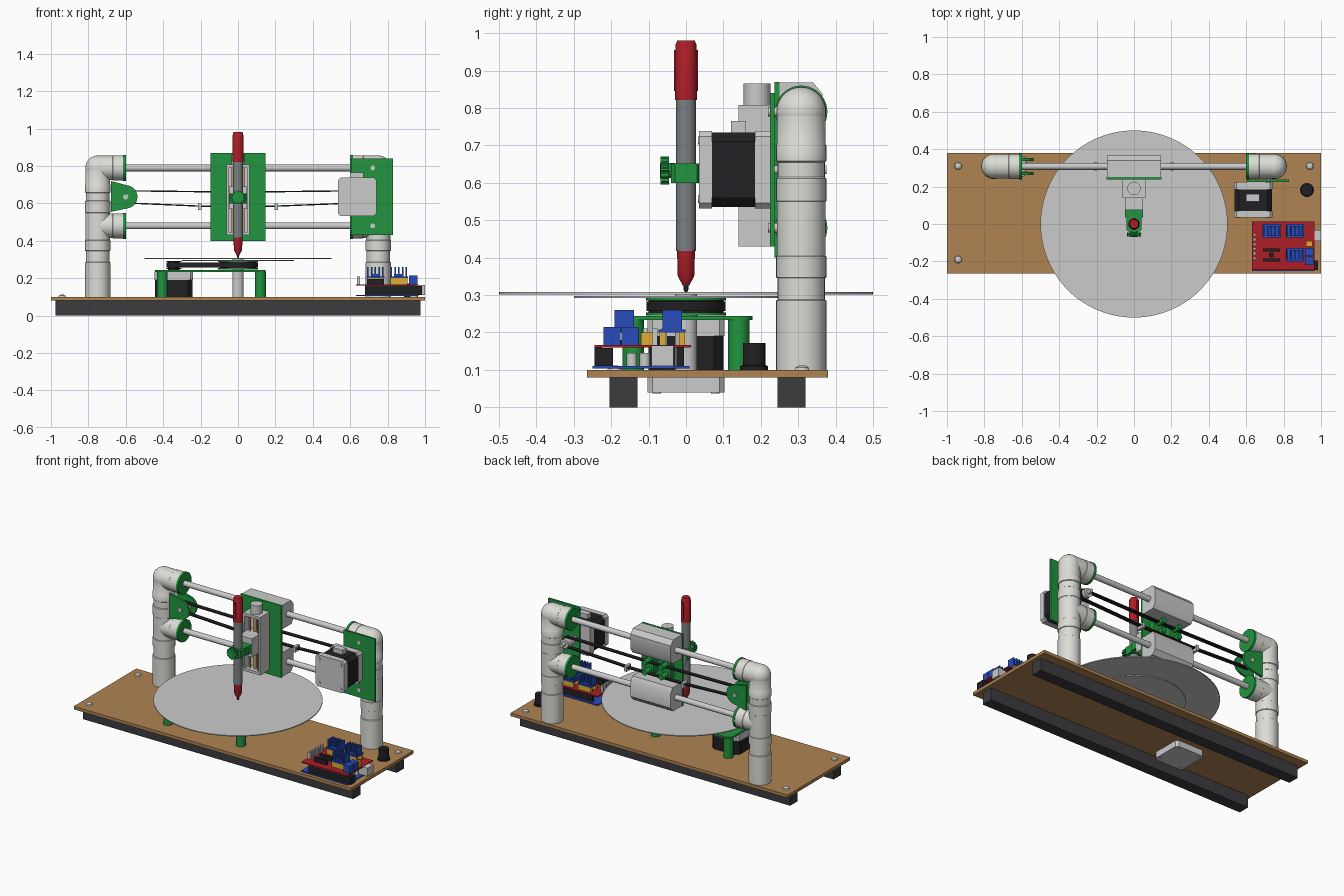
import bpy, bmesh, math
from math import cos, sin, pi

if "Cube" in bpy.data.objects:
    bpy.data.objects.remove(bpy.data.objects["Cube"])

COL = dict(wood=(.43, .23, .085), dark=(.045, .045, .05), black=(.015, .015, .017), green=(.015, .30, .05),
           red=(.42, .013, .02), pipe=(.72, .72, .68), blue=(.02, .07, .5), yellow=(.75, .42, .03),
           brass=(.5, .33, .12), body=(.2, .22, .23))
MATS = {}
for k, c in COL.items():
    MATS[k] = bpy.data.materials.new(k)
    MATS[k].diffuse_color = (*c, 1)


def finish(name, bm, mat):
    bmesh.ops.recalc_face_normals(bm, faces=bm.faces)
    for f in bm.faces:
        f.smooth = True
    for e in bm.edges:
        e.smooth = len(e.link_faces) == 2 and e.calc_face_angle() < .6
    me = bpy.data.meshes.new(name)
    bm.to_mesh(me)
    bm.free()
    ob = bpy.data.objects.new(name, me)
    bpy.context.collection.objects.link(ob)
    if mat:
        me.materials.append(MATS[mat])
    return ob


def place(u, v, w, axis):
    return {'z': (u, v, w), 'y': (u, w, v), 'x': (w, u, v)}[axis]


def prism(name, pts, a, b, axis='z', mat=None):
    bm = bmesh.new()
    lo, hi = [[bm.verts.new(place(u, v, w, axis)) for u, v in pts] for w in (a, b)]
    n = len(pts)
    bm.faces.new(lo)
    bm.faces.new(hi)
    for i in range(n):
        bm.faces.new((lo[i], lo[(i+1) % n], hi[(i+1) % n], hi[i]))
    return finish(name, bm, mat)


def box(name, x, y, z, mat=None):
    return prism(name, [(x[0], y[0]), (x[1], y[0]), (x[1], y[1]), (x[0], y[1])], *z, 'z', mat)


def turn(name, c, prof, axis='z', mat=None, n=40):
    """Solid of revolution: c is the in-plane centre, prof a list of (radius, position)."""
    bm = bmesh.new()
    rings = [[bm.verts.new(place(c[0]+r*cos(2*pi*i/n), c[1]+r*sin(2*pi*i/n), w, axis)) for i in range(n)]
             for r, w in prof]
    for p, q in zip(rings, rings[1:]):
        for i in range(n):
            bm.faces.new((p[i], p[(i+1) % n], q[(i+1) % n], q[i]))
    bm.faces.new(rings[0])
    bm.faces.new(rings[-1])
    return finish(name, bm, mat)


def cyl(name, c, r, a, b, axis='z', mat=None, n=40):
    return turn(name, c, [(r, a), (r, b)], axis, mat, n)


def arc(c, r, a, b, n=20):
    return [(c[0]+r*cos(a+(b-a)*i/n), c[1]+r*sin(a+(b-a)*i/n)) for i in range(n+1)]


def band(name, outer, inner, a, b, axis, mat):
    bm = bmesh.new()
    loops = [[bm.verts.new(place(u, v, w, axis)) for u, v in p]
             for p, w in ((outer, a), (outer, b), (inner, b), (inner, a))]
    n = len(outer)
    for k in range(4):
        p, q = loops[k], loops[(k+1) % 4]
        for i in range(n):
            bm.faces.new((p[i], p[(i+1) % n], q[(i+1) % n], q[i]))
    return finish(name, bm, mat)


def square(c, h, ch):
    return [(c[0]+x, c[1]+y) for x, y in ((h, ch-h), (h, h-ch), (h-ch, h), (ch-h, h),
                                         (-h, h-ch), (-h, ch-h), (ch-h, -h), (h-ch, -h))]


def motor(name, c, a, b, cuts, axis):
    prism(name+'_end_cap', square(c, .103, .014), a, cuts[0], axis)
    prism(name+'_core', square(c, .1, .025), cuts[0], cuts[1], axis, 'black')
    prism(name+'_front_cap', square(c, .103, .014), cuts[1], b, axis)
    for sx in (-1, 1):
        for sy in (-1, 1):
            cyl(name+'_screw', (c[0]+sx*.078, c[1]+sy*.078), .011, a-.003, a+.01, axis, None, 16)


# base board, rails and screws
box('base_board', (-1, 1), (-.265, .38), (.08, .10), 'wood')
for y0 in (-.205, .244):
    box('base_rail', (-.975, .975), (y0, y0+.075), (0, .08), 'dark')
for x in (-.94, .94):
    for y in (-.19, .31):
        turn('base_screw', (x, y), [(.02, .1), (.017, .107), (.008, .112)], n=20)

# pipe posts with elbow, tee and green end rings
PY = .308
for s in (-1, 1):
    px = s*.75
    R, r = .067, .063
    turn('pipe_post', (px, PY), [(R, .1), (R, .285), (r, .288), (r, .345), (R, .347), (R, .403), (.065, .405),
         (.065, .55), (R, .552), (R, .612), (r, .615), (r, .655), (R, .658), (R, .70), (.065, .703), (.065, .79)],
         mat='pipe')
    turn('elbow_corner', (px, PY), [(.066*cos(t*pi/20), .79+.066*sin(t*pi/20)) for t in range(-9, 10)], mat='pipe')
    for z in (.48, .79):
        turn('pipe_arm', (PY, z), [(.065, px), (.065, s*.67), (R, s*.668), (R, s*.612)], 'x', 'pipe')
        cyl('end_ring', (PY, z), .07, s*.6, s*.614, 'x', 'green')

# sliding rods, carriage blocks and plate
for z, d in ((.79, 1), (.48, -1)):
    cyl('slide_rod', (PY, z), .018, -.62, .62, 'x', None, 24)
    prof = [(.25, .078), (.34, .078), (.365, .048), (.365, -.045), (.345, -.078), (.25, -.078)]
    prism('bearing_block', [(y, z+d*v) for y, v in prof], -.145, .145, 'x')
box('carriage_plate', (-.148, .146), (.237, .25), (.40, .87), 'green')
for x in (-.06, .06):
    for z in (.6, .665):
        cyl('belt_clip_screw', (x, z), .017, .25, .345, 'y', 'green', 16)
    box('belt_clip', (x-.03, x+.03), (.25, .29), (.58, .685), 'green')

# horizontal belt drive
MC = (.637, .635)
IC = (-.6, .635)


def belt_path(r):
    d = .036-r
    return (arc(IC, r, pi*.5, pi*1.5) + [(-.2, .582+d), (.2, .582+d)] + arc(MC, r, -pi/2, pi/2) + [(0, .664-d)])


band('carriage_belt', belt_path(.036), belt_path(.029), .295, .322, 'y', 'black')
for x in (-.205, .205):
    box('belt_tensioner', (x-.009, x+.009), (.285, .332), (.565, .6))
cyl('drive_pulley', MC, .029, .27, .345, 'y')
cyl('motor_shaft', MC, .012, .22, .376, 'y', None, 20)
cyl('idler_pulley', IC, .029, .28, .336, 'y')
for y in (.263, .338):
    prism('idler_bracket', arc(IC, .062, -1.4, 1.4)+[(-.68, .72), (-.68, .555)], y, y+.014, 'y', 'green')
cyl('idler_bolt', IC, .014, .255, .36, 'y', None, 20)

# carriage motor and its plate
box('motor_plate', (.603, .83), (.225, .237), (.43, .84), 'green')
motor('carriage_motor', MC, .035, .225, (.07, .185), 'y')
box('motor_connector', (.6, .67), (.12, .16), (.735, .765))
for z in (.48, .79):
    cyl('plate_bolt', (.72, z), .013, .219, .25, 'y', None, 20)

# vertical stage
box('stage_back', (-.062, .062), (.2, .237), (.43, .808))
for s in (-1, 1):
    box('stage_side', (s*.05, s*.062), (.14, .225), (.43, .808))
    cyl('stage_guide', (s*.03, .165), .006, .44, .8, 'z', 'brass', 16)
for z in (.43, .79):
    box('stage_end', (-.062, .062), (.14, .225), (z, z+.018))
cyl('stage_screw', (0, .175), .009, .44, .8, 'z', 'brass', 16)
cyl('stage_motor', (0, .19), .036, .808, .865)
box('stage_slider', (-.048, .048), (.075, .2), (.57, .69))

# pen holder with clamp knob
box('holder_arm', (-.048, .048), (.034, .078), (.6, .652), 'green')
prism('pen_clamp', square((0, 0), .04, .01), .6, .652, 'z', 'green')
prism('clamp_knob', [((.037 if i % 4 < 2 else .031)*cos(i*pi/24), .633+(.037 if i % 4 < 2 else .031)*sin(i*pi/24))
                     for i in range(48)], -.068, -.045, 'y', 'green')
cyl('knob_hub', (0, .633), .02, -.07, -.03, 'y', 'green', 24)

# pen
turn('pen_nib', (0, 0), [(.002, .306), (.006, .314), (.008, .335)], mat='black', n=20)
turn('pen_tip', (0, 0), [(.008, .325), (.022, .35), (.024, .418)], mat='red')
cyl('pen_body', (0, 0), .027, .418, .825, 'z', 'body')
turn('pen_cap', (0, 0), [(.03, .822), (.028, .97), (.023, .981)], mat='red')
box('pen_cap_ridge', (-.005, .005), (-.032, .032), (.845, .955), 'red')

# turntable
cyl('turntable_disc', (0, 0), .5, .302, .308, n=96)
cyl('turntable_support', (0, 0), .3, .292, .297, n=64)
cyl('turntable_hub', (0, 0), .03, .1, .305)
cyl('turntable_pulley', (0, 0), .1, .253, .287, 'z', 'black')
for z in (.246, .286):
    cyl('pulley_flange', (0, 0), .107, z, z+.008, 'z', 'green')
TM = (-.343, 0)
for z in (.25, .288):
    cyl('small_pulley_flange', TM, .04, z, z+.005, 'z', 'dark')
cyl('small_pulley', TM, .031, .24, .29, 'z', 'black')


def loop(e):
    phi = math.acos((.032-.1)/.343)
    return arc(TM, .032+e, phi, 2*pi-phi) + arc((0, 0), .1+e, -phi, phi)


band('turntable_belt', loop(.006), loop(0), .257, .283, 'z', 'black')

# turntable motor, mount plate and legs
motor('turntable_motor', TM, .04, .235, (.09, .19), 'z')
prism('mount_plate', arc((.11, -.14), .038, -pi/2, 0, 8)+arc((.11, .14), .038, 0, pi/2, 8) +
      arc((-.405, .14), .038, pi/2, pi, 8)+arc((-.405, -.14), .038, pi, pi*1.5, 8), .234, .244, 'z', 'green')
for x in (-.405, .12):
    for y in (-.141, .141):
        cyl('mount_leg', (x, y), .029, .1, .236, 'z', 'green', 24)

# control boards
box('lower_board', (.63, .965), (-.25, .01), (.104, .111), 'blue')
box('upper_board', (.63, .965), (-.245, .013), (.16, .167), 'red')
for y in (-.235, -.015):
    box('board_header', (.68, .95), (y-.01, y+.01), (.111, .16), 'black')
box('power_jack', (.9, .985), (-.245, -.195), (.111, .158), 'black')
box('data_socket', (.91, 1.0), (-.092, -.033), (.111, .165))
for y in (-.145, -.11):
    cyl('capacitor', (.93, y), .014, .111, .145, n=20)
for x, y in ((.735, -.037), (.86, -.037), (.86, -.165)):
    for s in (-1, 1):
        box('driver_header', (x-.045, x+.045), (y+s*.026-.008, y+s*.026+.008), (.167, .2), 'yellow')
    box('driver_board', (x-.048, x+.048), (y-.036, y+.036), (.2, .208), 'blue')
    box('driver_heat_sink', (x-.025, x+.025), (y-.025, y+.025), (.208, .222), 'blue')
    for i in range(5):
        fx = x-.04+i*.02
        box('heat_sink_fin', (fx-.004, fx+.004), (y-.026, y+.026), (.208, .26), 'blue')
for s in (-1, 1):
    box('empty_header', (.69, .78), (-.165+s*.027-.008, -.165+s*.027+.008), (.167, .195), 'black')
for y in (-.22, -.172):
    box('terminal_block', (.915, .96), (y, y+.045), (.167, .215), 'blue')
box('yellow_fuse', (.92, .955), (-.12, -.09), (.167, .2), 'yellow')
for i in range(6):
    y = -.19+i*.025
    box('pin_header', (.636, .652), (y, y+.014), (.167, .21))
cyl('reset_button', (.735, -.165), .014, .167, .18, 'z', 'black', 16)

# black power button
turn('power_button', (.925, .182), [(.037, .1), (.037, .11), (.03, .113), (.03, .172)], mat='black')

for m in bpy.data.materials:
    if m.users and not m.is_grease_pencil:
        m.use_nodes = True
        m.node_tree.nodes["Principled BSDF"].inputs["Base Color"].default_value = m.diffuse_color
